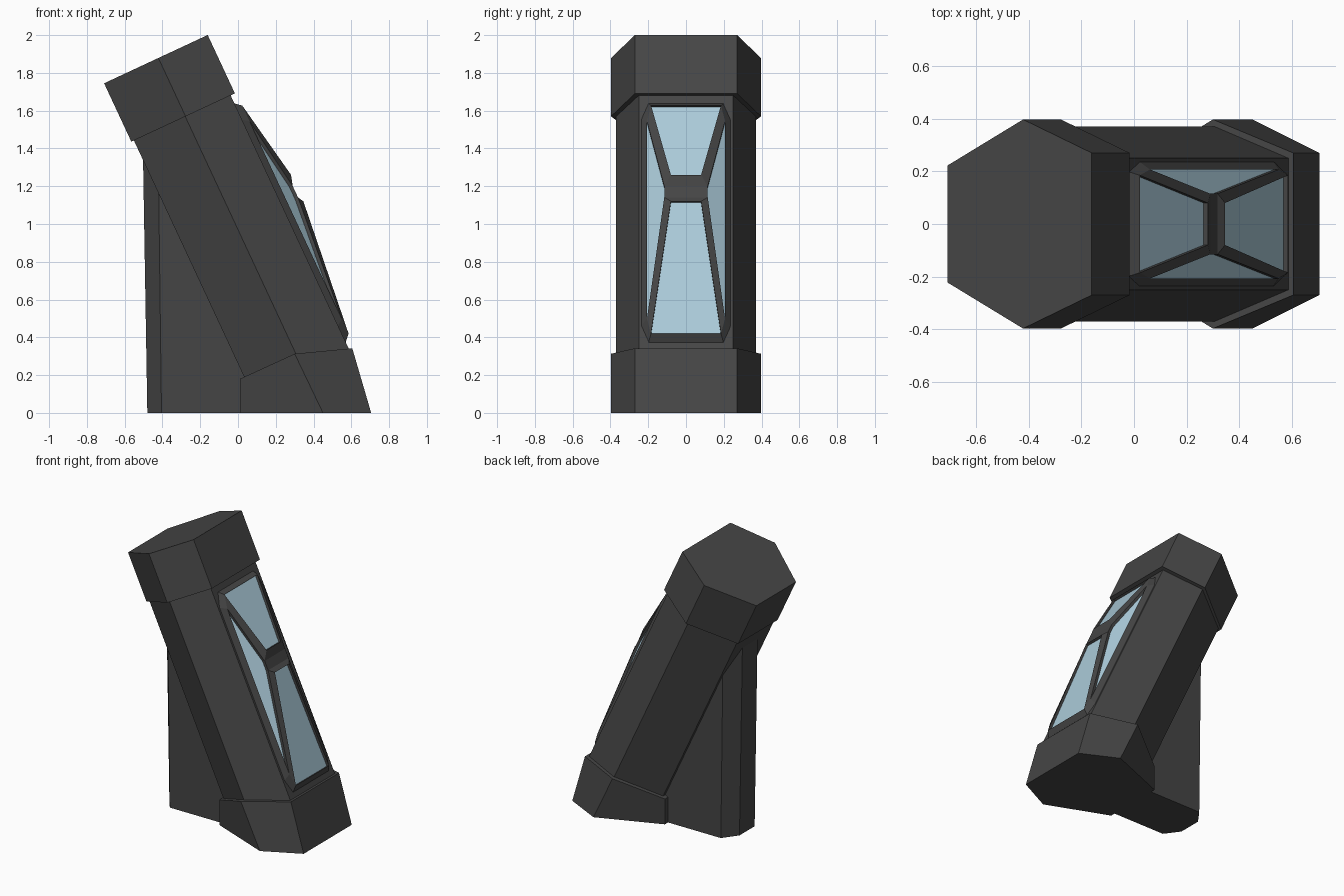
import bpy, bmesh, math
from mathutils import Vector

if "Cube" in bpy.data.objects:
    bpy.data.objects.remove(bpy.data.objects["Cube"])

T = math.radians(25)            # lean of the pillar
N = Vector((math.cos(T), 0, math.sin(T)))     # outward, toward the window side
S = Vector((math.sin(T), 0, -math.cos(T)))    # down along the pillar


def loc(s, n, y):
    """Point from pillar coordinates: down, outward, sideways."""
    return S * s + N * n + Vector((0, y, 0))


def material(name, rgb):
    m = bpy.data.materials.new(name)
    m.diffuse_color = (*rgb, 1)
    m.use_nodes = True
    m.node_tree.nodes["Principled BSDF"].inputs["Base Color"].default_value = m.diffuse_color
    return m


dark = material("dark_grey", (0.06, 0.06, 0.06))
blue = material("pale_blue_glass", (0.41, 0.60, 0.70))


def make(name, verts, faces, mat, closed=True):
    bm = bmesh.new()
    vs = [bm.verts.new(v) for v in verts]
    for f in faces:
        bm.faces.new([vs[i] for i in f])
    if closed:
        bmesh.ops.recalc_face_normals(bm, faces=bm.faces)
    else:                       # open shells: make faces look outward
        bm.normal_update()
        for f in bm.faces:
            if f.normal.dot(N) < -1e-4:
                f.normal_flip()
    me = bpy.data.meshes.new(name)
    bm.to_mesh(me)
    bm.free()
    me.materials.append(mat)
    ob = bpy.data.objects.new(name, me)
    bpy.context.collection.objects.link(ob)
    return ob


def prism(name, low, high, mat):
    """Six-sided solid; each ring runs back-mid-front then mirrored, caps are two quads."""
    sides = [(i, (i + 1) % 6, (i + 1) % 6 + 6, i + 6) for i in range(6)]
    caps = [(0, 1, 4, 5), (1, 2, 3, 4), (6, 7, 10, 11), (7, 8, 9, 10)]
    return make(name, low + high, sides + caps, mat)


def ring(pts):
    """Mirror three points across y into a closed six-point ring."""
    pts = [Vector(p) for p in pts]
    return pts + [Vector((p.x, -p.y, p.z)) for p in reversed(pts)]


# leaning shaft and its cap
shaft = [(0.11, 0.21), (0.41, 0.37), (0.675, 0.25)]
cap = [(0.095, 0.222), (0.412, 0.397), (0.70, 0.27)]
for name, prof, s0, s1 in (("shaft", shaft, -0.04, -1.56), ("top_cap", cap, -1.54, -1.881)):
    prism(name, ring([loc(s0, n, y) for n, y in prof]),
          ring([loc(s1, n, y) for n, y in prof]), dark)

# foot block
prism("foot_block",
      ring([(0.01, 0.222, 0), (0.45, 0.397, 0), (0.705, 0.27, 0)]),
      ring([(0.01, 0.222, 0.18), (0.30, 0.397, 0.313), (0.605, 0.27, 0.342)]), dark)

# upright rear strut with chamfered corners, ending just inside the shaft
low = [(-0.48, 0.085), (-0.405, 0.187), (0.08, 0.187)]
high = [(-0.503, 0.085), (-0.42, 0.187), (0.08, 0.187)]
prism("rear_strut", ring([(x, y, 0) for x, y in low]),
      ring([(x, y, 1.36 - 2.145 * (x + 0.5)) for x, y in high]), dark)


# window frame: three octagon rings, (s, n, y) for the four +y points
def octagon(pts):
    return [loc(*p) for p in pts] + [loc(s, n, -y) for s, n, y in reversed(pts)]


outer = octagon([(-1.497, 0.67, 0.20), (-1.40, 0.67, 0.24), (-0.19, 0.67, 0.24), (-0.092, 0.67, 0.20)])
inner = octagon([(-1.465, 0.708, 0.185), (-1.375, 0.708, 0.207), (-0.22, 0.708, 0.207), (-0.134, 0.708, 0.185)])
block = octagon([(-1.024, 0.787, 0.08), (-0.965, 0.77, 0.115), (-0.90, 0.77, 0.115), (-0.869, 0.787, 0.08)])
verts = outer + inner + block
faces = [(i, (i + 1) % 8, (i + 1) % 8 + 8, i + 8) for i in range(8)]
faces += [(16, 17, 22, 23), (17, 18, 21, 22), (18, 19, 20, 21)]
names = {1: "side_pane_back", 3: "lower_pane", 5: "side_pane_front", 7: "upper_pane"}
for i in range(8):
    j = (i + 1) % 8
    q = (i + 8, j + 8, j + 16, i + 16)
    if i not in names:          # diagonal bar
        faces.append(q)
        continue
    # recessed glass pane with reveal walls
    sunk = [verts[k] - N * 0.018 for k in q]
    make(names[i], sunk, [(0, 1, 2, 3)], blue, closed=False)
    b = len(verts)
    verts += sunk
    faces += [(q[k], q[(k + 1) % 4], b + (k + 1) % 4, b + k) for k in range(4)]
make("window_frame", verts, faces, dark)
